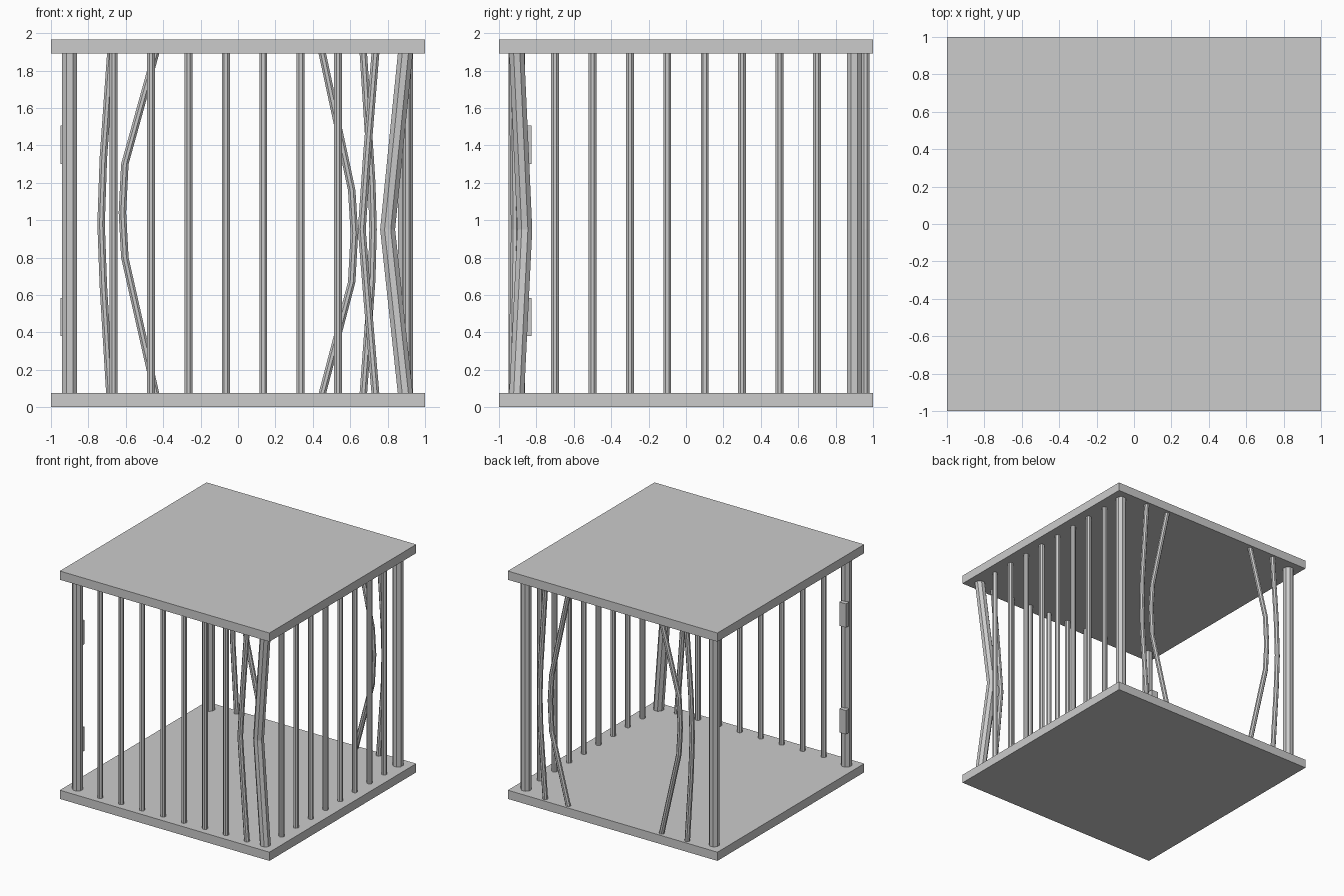
import bpy, bmesh, math

if "Cube" in bpy.data.objects:
    bpy.data.objects.remove(bpy.data.objects["Cube"])

Z0, Z1 = 0.07, 1.895


def box(name, lo, hi):
    bpy.ops.mesh.primitive_cube_add(size=1, location=[(a + b) / 2 for a, b in zip(lo, hi)])
    o = bpy.context.object
    o.name = name
    o.scale = [b - a for a, b in zip(lo, hi)]
    bpy.ops.object.transform_apply(location=False, rotation=False, scale=True)
    return o


def rod(name, path, width, sides=8):
    """Faceted rod through the path points, with level rings."""
    bm = bmesh.new()
    r = width / 2 / math.cos(math.pi / sides)
    rings = []
    for x, y, z in path:
        angles = [(i + 0.5) * math.tau / sides for i in range(sides)]
        rings.append([bm.verts.new((x + r * math.cos(a), y + r * math.sin(a), z)) for a in angles])
    for lower, upper in zip(rings, rings[1:]):
        for i in range(sides):
            j = (i + 1) % sides
            bm.faces.new((lower[i], lower[j], upper[j], upper[i]))
    bm.faces.new(rings[0][::-1])
    bm.faces.new(rings[-1])
    mesh = bpy.data.meshes.new(name)
    bm.to_mesh(mesh)
    bm.free()
    o = bpy.data.objects.new(name, mesh)
    bpy.context.collection.objects.link(o)
    return o


def straight(name, x, y, width):
    return rod(name, [(x, y, Z0), (x, y, Z1)], width)


BAR, POST = 0.042, 0.08

# floor and roof slabs
box("floor", (-1, -1, 0), (1, 1, 0.075))
box("roof", (-1, -1, 1.89), (1, 1, 1.965))

# corner posts, the front right one buckled inward
straight("post_front_left", -0.9, -0.9, POST)
straight("post_back_left", -0.9, 0.9, POST)
straight("post_back_right", 0.895, 0.9, POST)
rod("post_front_right_bent", [(0.895, -0.905, Z0), (0.8, -0.862, 0.95), (0.895, -0.905, Z1)], POST)

# straight bars on the front and right sides
for i in range(7):
    straight("front_bar", -0.665 + 0.2 * i, -0.927, BAR)
for i in range(8):
    straight("right_bar", 0.905, -0.7 + 0.2 * i, BAR)

# bent front bar beside the buckled post
rod("front_bar_bent", [(0.735, -0.927, Z0), (0.69, -0.92, 0.6), (0.662, -0.915, 0.95),
                       (0.69, -0.92, 1.35), (0.735, -0.927, Z1)], BAR)

# back bars forced apart, as (x, z) paths
back_paths = [
    [(-0.685, Z0), (-0.72, 0.65), (-0.732, 0.98), (-0.72, 1.33), (-0.68, Z1)],
    [(-0.44, Z0), (-0.605, 0.8), (-0.618, 1.04), (-0.605, 1.3), (-0.44, Z1)],
    [(0.45, Z0), (0.608, 0.67), (0.622, 0.93), (0.608, 1.16), (0.45, Z1)],
    [(0.67, Z0), (0.715, 0.68), (0.722, 0.95), (0.715, 1.2), (0.67, Z1)],
]
for p in back_paths:
    rod("back_bar_bent", [(x, 0.96, z) for x, z in p], 0.04)

# hinge plates left on the door post of the open left side
for z in (0.38, 1.3):
    box("hinge", (-0.948, -0.87, z), (-0.885, -0.825, z + 0.205))
